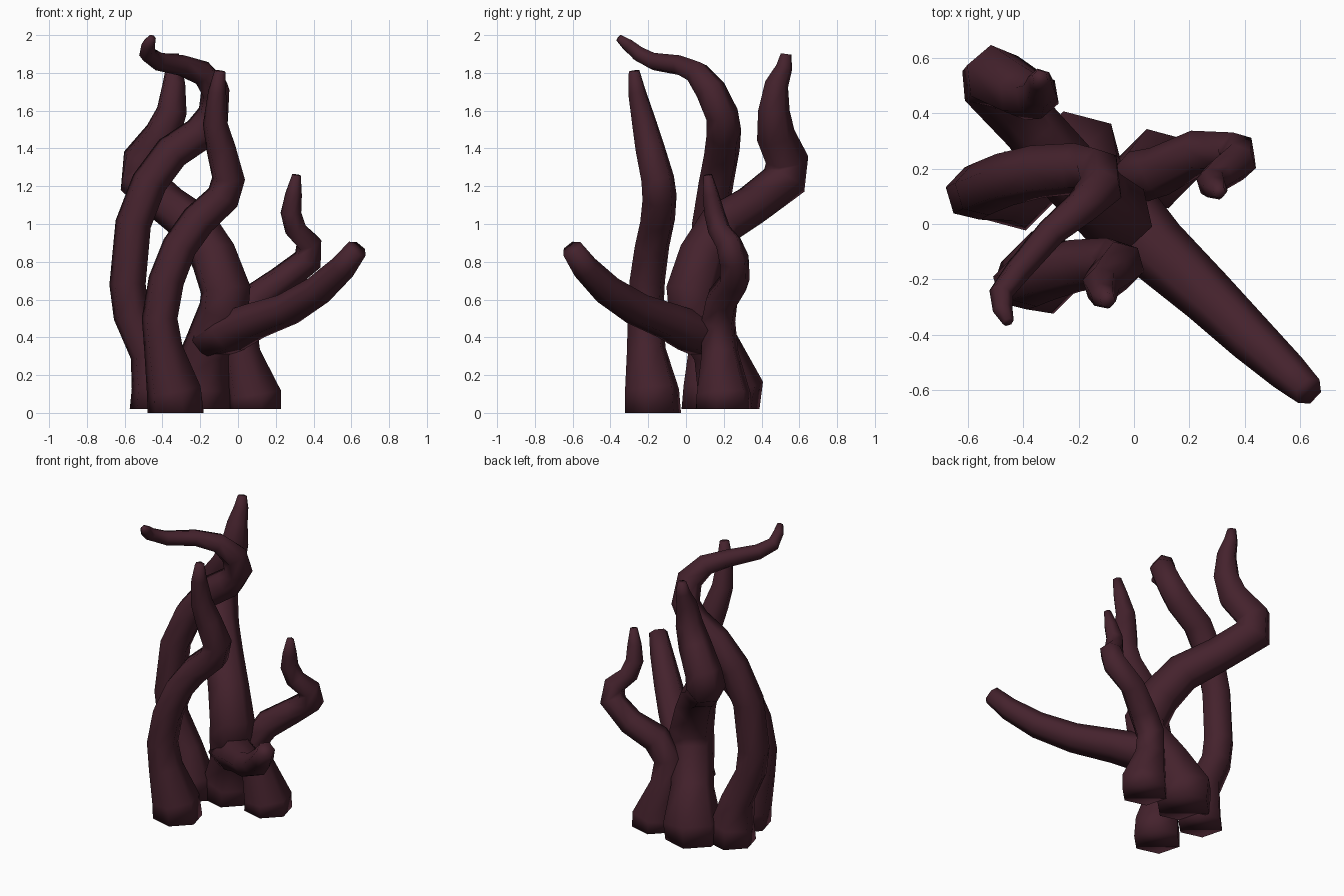
import bpy
import bmesh
import math
from mathutils import Vector

SIDES = 6

default_cube = bpy.data.objects.get("Cube")
if default_cube:
    bpy.data.objects.remove(default_cube, do_unlink=True)

# Single dark plum colour for the whole cluster
plum = bpy.data.materials.new("dark_plum")
plum.use_nodes = True
plum.diffuse_color = (0.059, 0.016, 0.026, 1)
shader = next(n for n in plum.node_tree.nodes if n.type == 'BSDF_PRINCIPLED')
shader.inputs["Base Color"].default_value = plum.diffuse_color
shader.inputs["Roughness"].default_value = 0.8


def tentacle(name, path, upright_start=True, root_width=1.0):
    """Sweep a tapering hexagonal ring along (x, y, z, radius) points."""
    points = [Vector(p[:3]) for p in path]
    radii = [p[3] for p in path]
    last = len(points) - 1
    bm = bmesh.new()
    rings = []
    side = Vector((1, 1, 0))
    for i, point in enumerate(points):
        # Ring plane follows the bisector of the neighbouring segments
        before = (point - points[max(i - 1, 0)]).normalized()
        after = (points[min(i + 1, last)] - point).normalized()
        tangent = (before + after).normalized()
        if i == 0 and upright_start:
            tangent = Vector((0, 0, 1))
        # Carry the side direction along so the rings do not twist
        side = (side - tangent * side.dot(tangent)).normalized()
        across = tangent.cross(side)
        # A broad root narrows to an even section at the tip
        width = root_width + (1 - root_width) * i / last
        ring = []
        for k in range(SIDES):
            angle = math.tau * k / SIDES
            offset = side * math.cos(angle) * width + across * math.sin(angle)
            ring.append(bm.verts.new(point + offset * radii[i] * 1.06))
        rings.append(ring)
    for low, high in zip(rings, rings[1:]):
        for k in range(SIDES):
            n = (k + 1) % SIDES
            bm.faces.new((low[k], low[n], high[n], high[k]))
    # Closed ends, softly shaded like the sides
    bm.faces.new(list(reversed(rings[0])))
    bm.faces.new(rings[-1])
    for face in bm.faces:
        face.smooth = True
    bm.normal_update()
    mesh = bpy.data.meshes.new(name)
    bm.to_mesh(mesh)
    bm.free()
    mesh.materials.append(plum)
    obj = bpy.data.objects.new(name, mesh)
    bpy.context.collection.objects.link(obj)


# Front tentacle, leaning right then back to the middle
tentacle("front_tentacle", [
    (-.33, -.175, 0, .145), (-.34, -.18, .12, .14), (-.395, -.21, .34, .1),
    (-.415, -.215, .5, .092), (-.38, -.205, .7, .092), (-.31, -.18, .88, .09),
    (-.21, -.15, 1.02, .09), (-.08, -.14, 1.14, .088), (-.05, -.15, 1.24, .085),
    (-.09, -.19, 1.4, .076), (-.12, -.22, 1.53, .064),
    (-.11, -.26, 1.7, .046), (-.095, -.275, 1.81, .028)])

# Tallest tentacle, its tip reaching forward over the cluster
tentacle("tall_tentacle", [
    (-.43, .12, .02, .14), (-.43, .12, .14, .13), (-.47, .115, .32, .1),
    (-.565, .11, .52, .093), (-.585, .11, .68, .093), (-.555, .125, 1, .092),
    (-.47, .16, 1.22, .092), (-.35, .19, 1.38, .092), (-.2, .2, 1.48, .09),
    (-.13, .19, 1.58, .083), (-.12, .13, 1.71, .077), (-.19, .06, 1.8, .063),
    (-.3, -.03, 1.84, .052), (-.42, -.17, 1.86, .046), (-.48, -.25, 1.9, .042),
    (-.475, -.31, 1.95, .034), (-.455, -.355, 1.985, .02)])

# Thick rear tentacle, bending backward
tentacle("rear_tentacle", [
    (-.21, .22, .02, .165), (-.21, .235, .14, .17), (-.16, .16, .34, .125),
    (-.075, .04, .54, .13), (-.065, .03, .65, .13), (-.13, .085, .83, .12),
    (-.235, .185, 1, .112), (-.37, .35, 1.1, .102), (-.515, .52, 1.23, .115),
    (-.505, .535, 1.34, .108), (-.4, .475, 1.47, .097), (-.35, .465, 1.6, .08),
    (-.34, .48, 1.74, .06), (-.34, .52, 1.83, .042), (-.34, .53, 1.9, .027)])

# Side tentacle with a hooked tip
tentacle("side_tentacle", [
    (.085, .2, .02, .14), (.085, .2, .1, .14), (.02, .18, .32, .095),
    (.01, .17, .48, .09), (.09, .19, .6, .086), (.23, .26, .7, .077),
    (.37, .255, .81, .076), (.375, .225, .9, .067), (.305, .175, .97, .058),
    (.28, .15, 1.06, .053), (.295, .13, 1.16, .042), (.31, .115, 1.26, .022)])

# Forward branch growing out of the rear tentacle, broad at its root
tentacle("forward_branch", [
    (-.15, .13, .38, .1), (-.04, .03, .43, .108), (.08, -.09, .485, .095),
    (.265, -.26, .55, .084), (.425, -.415, .65, .076), (.555, -.535, .77, .066),
    (.632, -.605, .87, .054)], upright_start=False, root_width=1.3)
